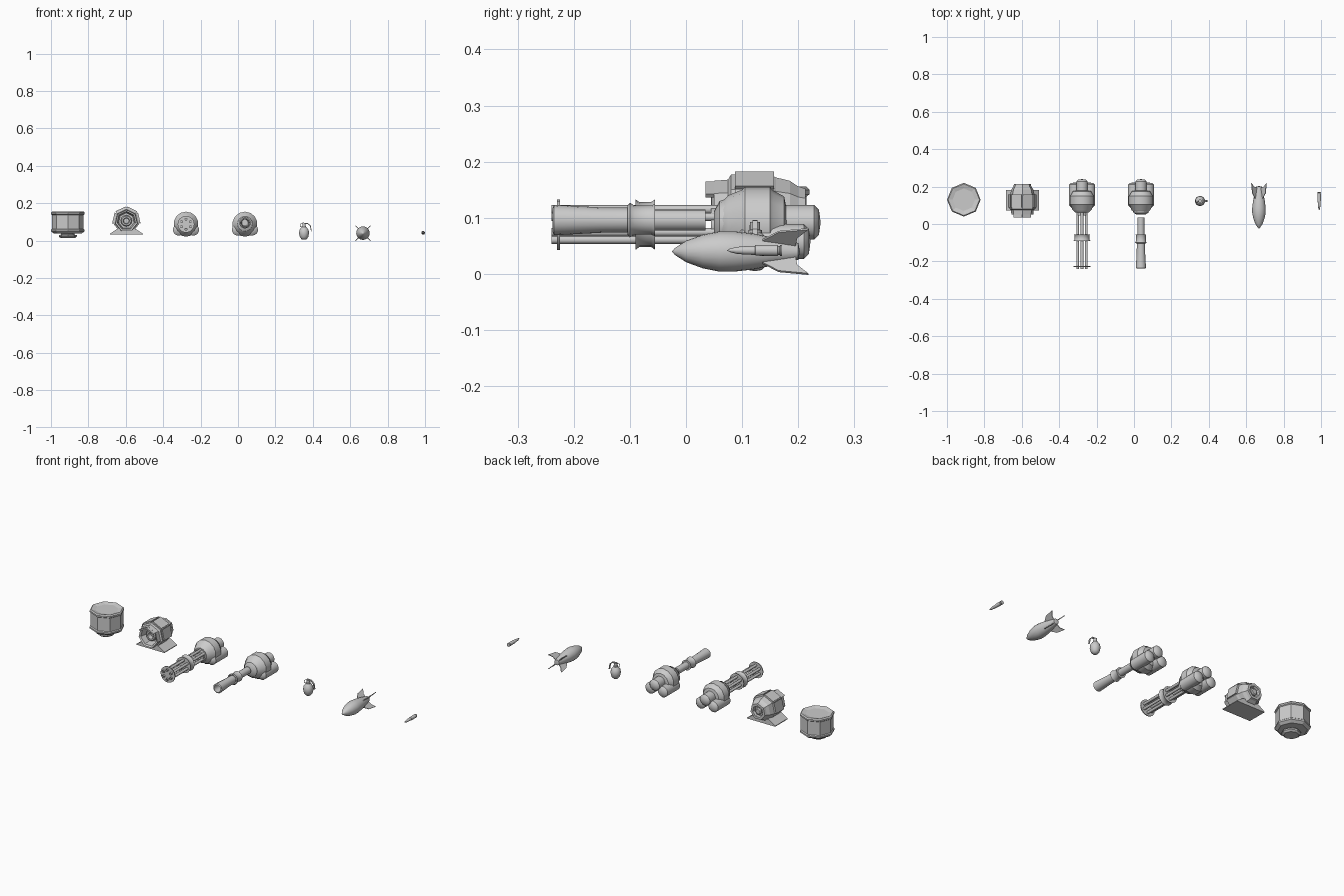
import bpy, bmesh
from math import pi, sin, cos, radians
from mathutils import Matrix

if "Cube" in bpy.data.objects:
    bpy.data.objects.remove(bpy.data.objects["Cube"])


def finish(name, bm, smooth=None):
    bmesh.ops.remove_doubles(bm, verts=bm.verts, dist=1e-5)
    bmesh.ops.recalc_face_normals(bm, faces=bm.faces)
    me = bpy.data.meshes.new(name)
    bm.to_mesh(me)
    bm.free()
    ob = bpy.data.objects.new(name, me)
    bpy.context.collection.objects.link(ob)
    if smooth:
        bpy.ops.object.select_all(action='DESELECT')
        ob.select_set(True)
        bpy.context.view_layer.objects.active = ob
        bpy.ops.object.shade_smooth_by_angle(angle=radians(smooth))
    return ob


def lathe(name, profile, loc, axis='y', segs=16, smooth=40):
    """Revolve (position, radius) pairs about the y or z axis."""
    bm = bmesh.new()
    rings = []
    for t, r in profile:
        ring = []
        for i in range(segs):
            a = pi / 2 + 2 * pi * i / segs
            u, v = r * cos(a), r * sin(a)
            co = (u, t, v) if axis == 'y' else (u, v, t)
            ring.append(bm.verts.new([c + l for c, l in zip(co, loc)]))
        rings.append(ring)
    for a, b in zip(rings, rings[1:]):
        for i in range(segs):
            j = (i + 1) % segs
            bm.faces.new((a[i], a[j], b[j], b[i]))
    return finish(name, bm, smooth)


def prism(name, pts, depth, matrix):
    """Extrude a 2D outline (xz) along y, centred, then place it."""
    bm = bmesh.new()
    a = [bm.verts.new((x, -depth / 2, z)) for x, z in pts]
    b = [bm.verts.new((x, depth / 2, z)) for x, z in pts]
    bm.faces.new(a)
    bm.faces.new(b[::-1])
    for i in range(len(pts)):
        j = (i + 1) % len(pts)
        bm.faces.new((a[i], b[i], b[j], a[j]))
    bm.transform(matrix)
    return finish(name, bm)


T, R = Matrix.Translation, Matrix.Rotation

# Octagonal drum with a neck underneath
lathe('drum_body', [(.038, 0), (.038, .074), (.05, .09), (.058, .09), (.062, .085), (.138, .085),
                    (.142, .09), (.15, .09), (.156, .084), (.15, .06), (.15, 0)],
      (-.91, .13, 0), 'z', 8, None)
lathe('drum_neck', [(.04, .036), (.032, .036), (.03, .048), (.022, .048), (.014, .038), (.014, 0)],
      (-.91, .12, 0), 'z', 8, None)

# Seven-sided housing with recessed front and rear
TX, TZ = -.597, .106
lathe('housing_shell', [(.1, 0), (.1, .042), (.055, .05), (.05, .06), (.075, .062), (.08, .071),
                        (.15, .071), (.16, .066), (.185, .06), (.2, .05), (.213, .046),
                        (.213, .032), (.2, .028), (.2, 0)], (TX, 0, TZ), 'y', 7, None)
lathe('housing_nozzle', [(.1, .03), (.075, .03), (.07, .025), (.07, .017), (.095, .014), (.095, 0)],
      (TX, 0, TZ), 'y', 12)
lathe('housing_rear_cap', [(.2, .02), (.208, .02), (.212, .014), (.212, 0)], (TX, 0, TZ), 'y', 7, None)
prism('housing_base', [(-.088, .033), (.088, .033), (.088, .037), (.05, .062), (-.05, .062), (-.088, .037)],
      .112, T((TX, .127, 0)))
# Armour panels on the upper faces, and a front hood
for i in range(-2, 3):
    a = i * 2 * pi / 7 + pi / 7
    if i == -2:
        a = -3 * pi / 7
    if i == 2:
        continue
    prism(f'housing_panel_{i + 3}', [(-.026, .06), (.026, .06), (.03, .071), (-.03, .071)],
          .07, T((TX, .122, TZ)) @ R(a, 4, 'Y'))
for s in (-1, 1):
    prism(f'housing_hood_{"left" if s < 0 else "right"}',
          [(-.024, .045), (.024, .045), (.026, .053), (-.026, .053)],
          .04, T((TX, .055, TZ)) @ R(s * pi / 7, 4, 'Y') )


def gun_body(prefix, x):
    # Round receiver with three rear canisters
    z = .088
    lathe(prefix + '_receiver', [(.062, 0), (.062, .038), (.075, .052), (.1, .062), (.105, .067),
                                 (.15, .067), (.155, .061), (.175, .05), (.185, 0)], (x, 0, z), 'y', 14)
    for n, dx, dz, y1 in (('top', 0, .004, .24), ('left', -.039, -.03, .222), ('right', .039, -.03, .222)):
        lathe(f'{prefix}_canister_{n}', [(.085, 0), (.088, .018), (.1, .031), (y1 - .012, .031),
                                         (y1 - .003, .022), (y1, 0)], (x + dx, 0, z + dz), 'y', 14)


# Rotary gun: six barrels, clamp and muzzle disc
GX, GZ = -.278, .088
gun_body('rotary', GX)
for i in range(6):
    a = i * pi / 3 + pi / 6
    lathe(f'rotary_barrel_{i + 1}', [(.08, .0075), (-.24, .0075), (-.24, .005), (-.2, .005), (-.2, 0)],
          (GX + .027 * cos(a), 0, GZ + .027 * sin(a)), 'y', 10)
lathe('rotary_hub', [(.08, .03), (.045, .03), (.045, 0)], (GX, 0, GZ))
lathe('rotary_clamp', [(-.055, 0), (-.055, .045), (-.062, .04), (-.083, .04), (-.09, .045), (-.09, 0)], (GX, 0, GZ))
lathe('rotary_muzzle_disc', [(-.225, 0), (-.225, .045), (-.23, .045), (-.23, 0)], (GX, 0, GZ))

# Single-barrel gun with a thick muzzle sleeve
CX = .037
gun_body('cannon', CX)
lathe('cannon_barrel', [(.035, 0), (.035, .019), (-.07, .019)], (CX, 0, .096))
lathe('cannon_cone', [(.075, .045), (.06, .04), (.05, .022), (.05, 0)], (CX, 0, .09))
lathe('cannon_clamp', [(-.055, 0), (-.055, .029), (-.062, .026), (-.092, .026), (-.1, .031), (-.104, .026)],
      (CX, 0, .096))
lathe('cannon_sleeve', [(-.1, .022), (-.15, .0225), (-.215, .026), (-.235, .027), (-.238, .021),
                        (-.15, .017), (-.15, 0)], (CX, 0, .096))

# Hand grenade with fuse head, lever and pin ring
EX, EY = .353, .123
lathe('grenade_body', [(.005, 0), (.007, .012), (.018, .022), (.04, .027), (.058, .024), (.07, .015), (.075, .01)],
      (EX, EY, 0), 'z', 16)
lathe('grenade_fuse', [(.072, .012), (.078, .012), (.079, .009), (.093, .009), (.093, 0)], (EX, EY, 0), 'z', 10)
prism('grenade_lever', [(-.009, .09), (-.009, .096), (.02, .095), (.036, .08), (.041, .05), (.037, .05),
                        (.032, .078), (.018, .09)], .009, T((EX, EY, 0)))
bpy.ops.mesh.primitive_torus_add(major_radius=.009, minor_radius=.0015, major_segments=14, minor_segments=5,
                                 location=(EX - .012, EY - .005, .082), rotation=(pi / 2, 0, .4))
bpy.context.object.name = 'grenade_ring'

# Finned bomb
BX, BZ = .668, .04
lathe('bomb_body', [(-.025, 0), (-.02, .006), (0, .019), (.03, .03), (.06, .036), (.085, .036), (.12, .032),
                    (.16, .024), (.2, .015), (.203, 0)], (BX, 0, BZ), 'y', 20)
for i in range(4):
    # outline runs along y after turning, span outward
    prism(f'bomb_fin_{i + 1}', [(.13, .024), (.165, .05), (.218, .057), (.198, .035), (.195, .012), (.14, .015)],
          .004, T((BX, 0, BZ)) @ R(pi / 4 + i * pi / 2, 4, 'Y') @ R(pi / 2, 4, 'Z'))

# Bullet
lathe('bullet', [(.073, 0), (.078, .003), (.09, .006), (.105, .0075), (.123, .008), (.124, .0095), (.163, .01),
                 (.164, .008), (.167, .008), (.168, .01), (.171, .01), (.171, 0)], (.99, 0, .042), 'y', 14)
